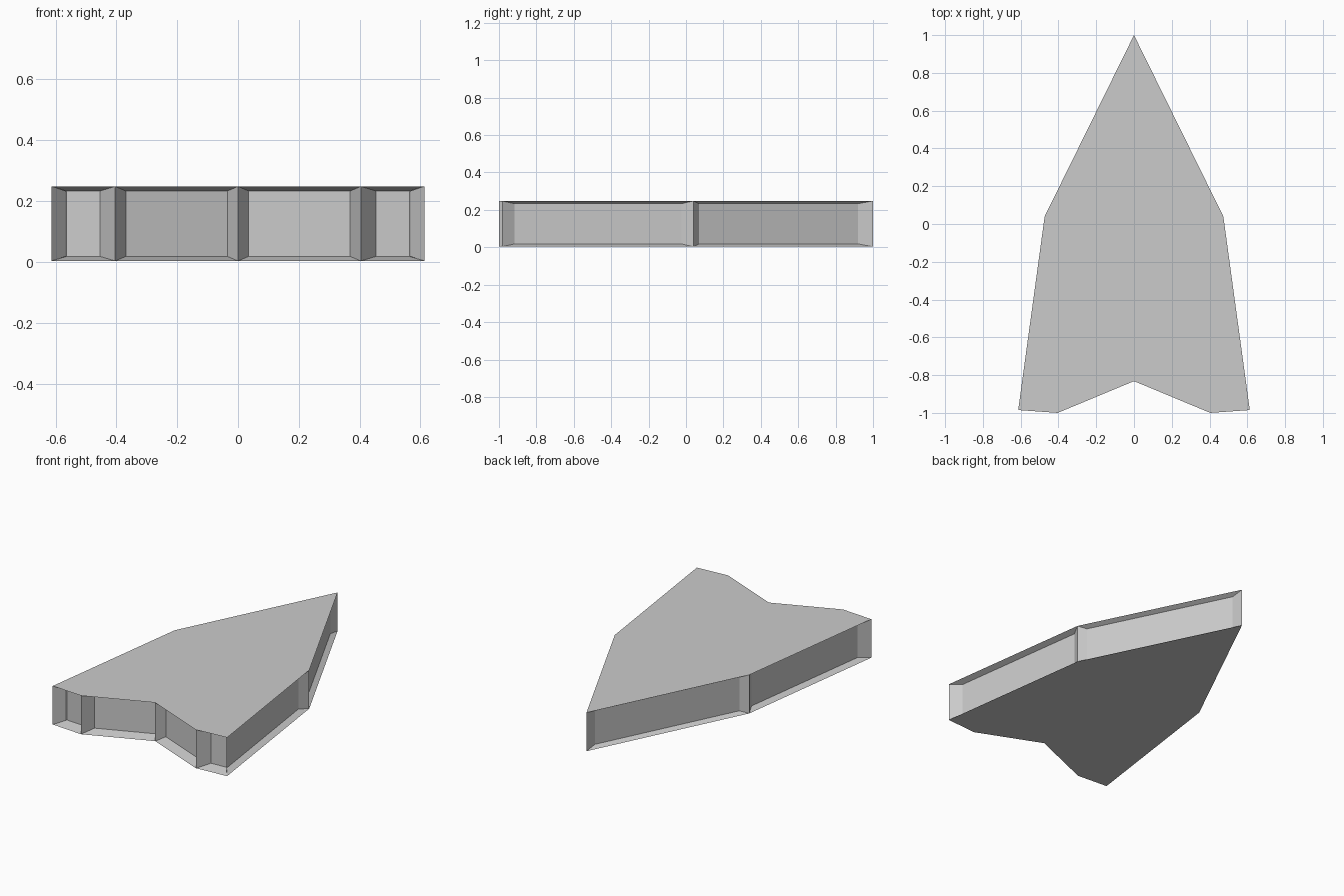
import bpy, bmesh
from mathutils import Vector

if "Cube" in bpy.data.objects:
    bpy.data.objects.remove(bpy.data.objects["Cube"])

Z0, Z1, LIP = 0.003, 0.248, 0.015

# right half of the arrowhead outline, nose to tail notch
outline = [Vector(p) for p in ((0, 1), (0.473, 0.04), (0.613, -0.985),
                               (0.404, -1), (0, -0.832))]
# per wall: margin along the wall, and push of the recessed panel
recess = [(0.061, (-0.022, -0.025)), (0.062, (-0.038, -0.003)),
          (0.05, (0, 0.075)), (0.038, (0, 0.072))]

bm = bmesh.new()
bottom = [bm.verts.new((p.x, p.y, Z0)) for p in outline]
top = [bm.verts.new((p.x, p.y, Z1)) for p in outline]

# flat top and bottom plates
bm.faces.new(bottom)
bm.faces.new(top[::-1])

# walls: sloped frame around a sunken panel
for i, (margin, push) in enumerate(recess):
    a, b = outline[i], outline[i + 1]
    along = (b - a).normalized() * margin
    pa, pb = a + along + Vector(push), b - along + Vector(push)
    outer = [bottom[i + 1], bottom[i], top[i], top[i + 1]]
    inner = [bm.verts.new((p.x, p.y, z)) for p, z in
             ((pb, Z0 + LIP), (pa, Z0 + LIP), (pa, Z1 - LIP), (pb, Z1 - LIP))]
    bm.faces.new(inner)
    for k in range(4):
        n = (k + 1) % 4
        bm.faces.new((outer[k], outer[n], inner[n], inner[k]))

mesh = bpy.data.meshes.new("arrowhead_hull")
bm.to_mesh(mesh)
bm.free()
hull = bpy.data.objects.new("arrowhead_hull", mesh)
bpy.context.collection.objects.link(hull)

# left half
mirror = hull.modifiers.new("mirror", 'MIRROR')
mirror.use_axis[0] = True
mirror.merge_threshold = 0.001
